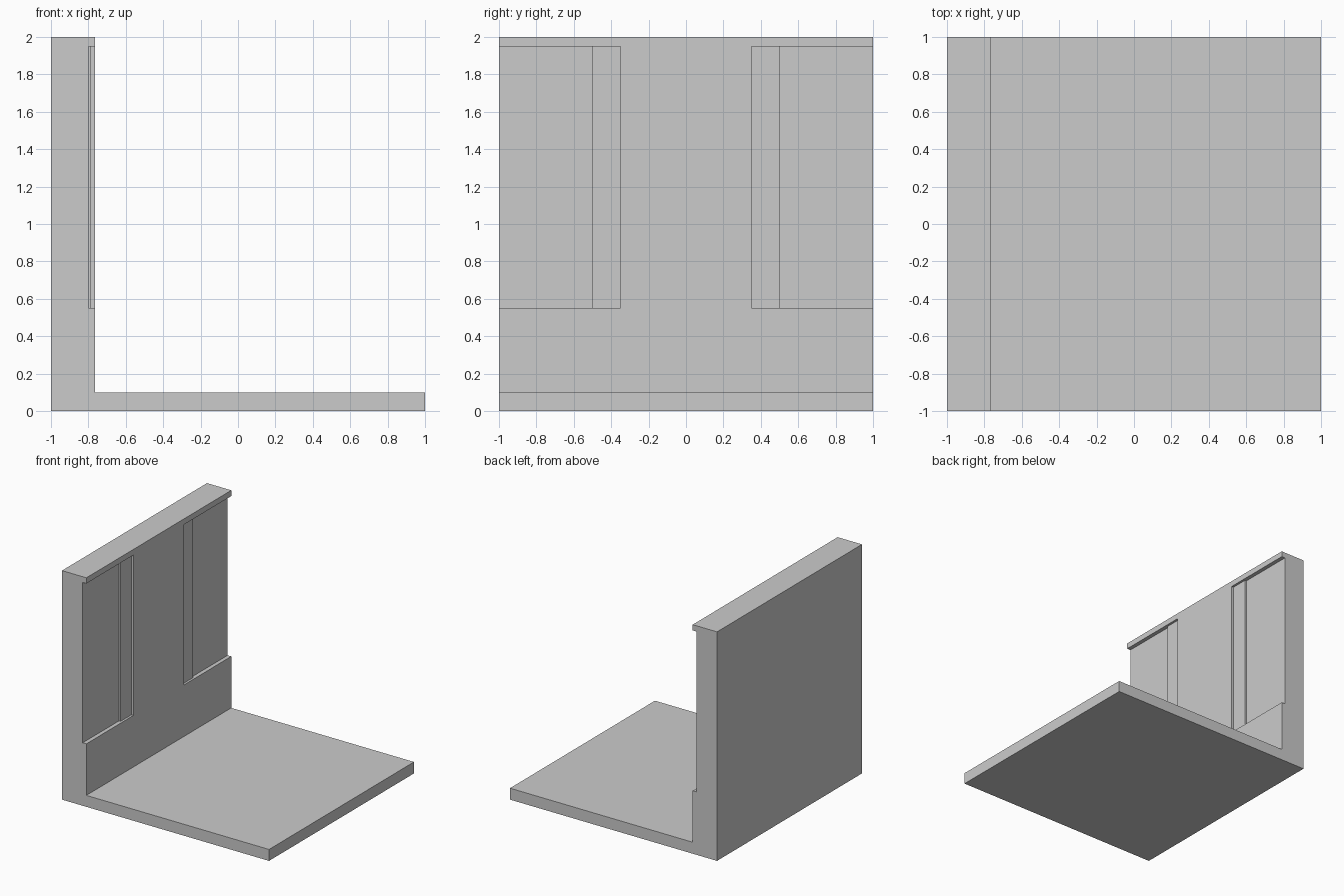
import bpy, bmesh
from mathutils import Vector

if "Cube" in bpy.data.objects:
    bpy.data.objects.remove(bpy.data.objects["Cube"])


def extrude_profile(name, points, offset):
    """Make a closed solid by sweeping a flat outline along an offset."""
    bm = bmesh.new()
    face = bm.faces.new([bm.verts.new(p) for p in points])
    result = bmesh.ops.extrude_face_region(bm, geom=[face])
    moved = [v for v in result["geom"] if isinstance(v, bmesh.types.BMVert)]
    bmesh.ops.translate(bm, verts=moved, vec=Vector(offset))
    bmesh.ops.recalc_face_normals(bm, faces=bm.faces)
    mesh = bpy.data.meshes.new(name)
    bm.to_mesh(mesh)
    bm.free()
    obj = bpy.data.objects.new(name, mesh)
    bpy.context.collection.objects.link(obj)
    return obj


# Floor slab and back wall as one L-shaped section
section = [(-1, 0), (1, 0), (1, 0.1), (-0.765, 0.1), (-0.765, 2), (-1, 2)]
wall = extrude_profile("wall_and_floor", [(x, -1, z) for x, z in section], (0, 2, 0))

# Stepped recesses on both sides of the flush centre panel
plan = [(-0.7, 0.35), (-0.785, 0.35), (-0.785, 0.5),
        (-0.8, 0.5), (-0.8, 1.1), (-0.7, 1.1)]
cutters = []
for side, label in ((-1, "front"), (1, "back")):
    cutter = extrude_profile(label + "_recess_cutter",
                             [(x, side * y, 0.55) for x, y in plan], (0, 0, 1.4))
    cutter.hide_render = True
    cutters.append(cutter)
    cut = wall.modifiers.new(label + "_recess", "BOOLEAN")
    cut.operation = "DIFFERENCE"
    cut.solver = "EXACT"
    cut.object = cutter

# Bake the recesses and remove the helpers
bpy.context.view_layer.objects.active = wall
wall.select_set(True)
for modifier in list(wall.modifiers):
    bpy.ops.object.modifier_apply(modifier=modifier.name)
for cutter in cutters:
    bpy.data.objects.remove(cutter, do_unlink=True)
